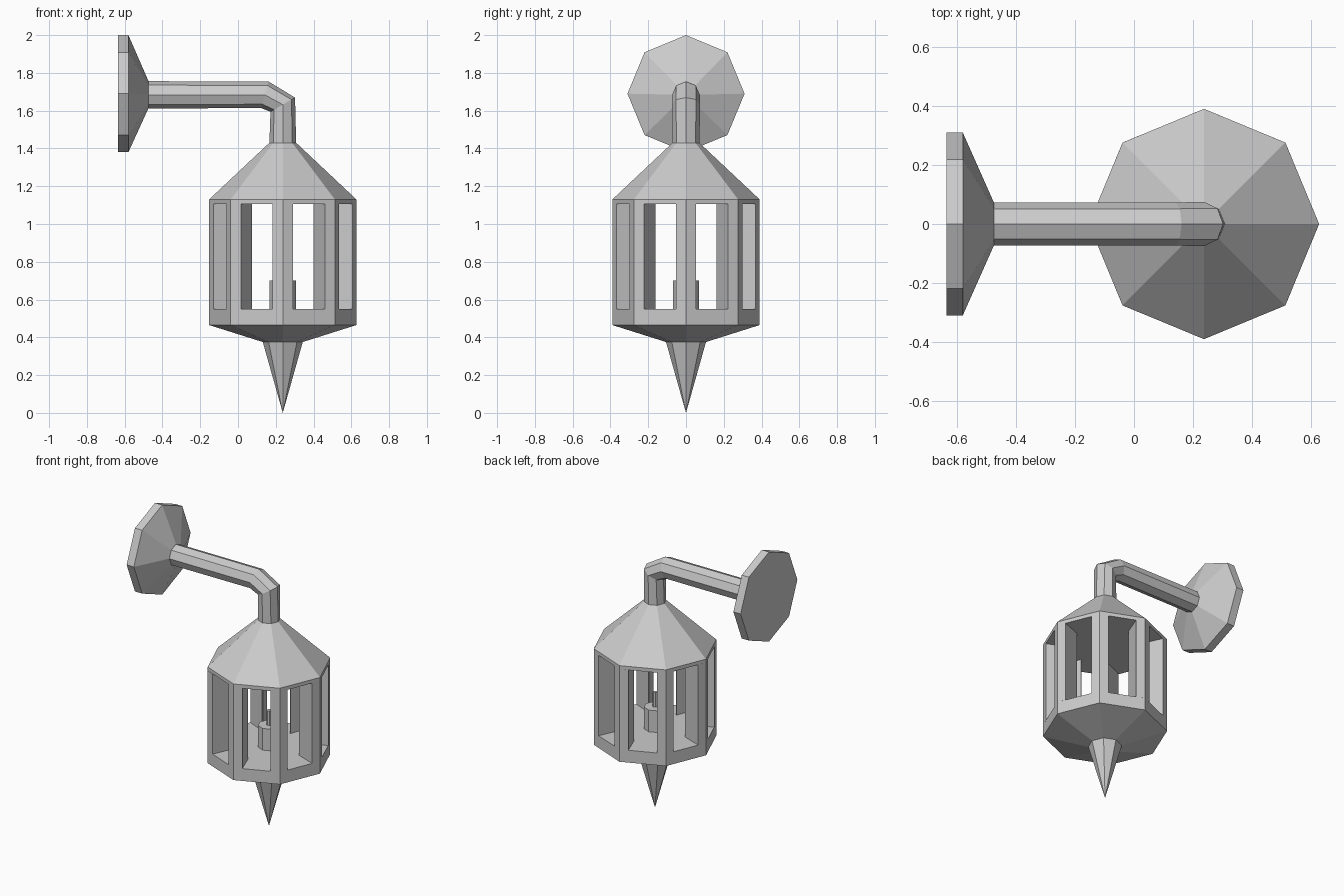
import bpy, bmesh, math
from mathutils import Vector, Matrix

if "Cube" in bpy.data.objects:
    bpy.data.objects.remove(bpy.data.objects["Cube"])

CX = 0.237   # lantern axis
SIDES = 8


def finish(bm, name):
    bmesh.ops.remove_doubles(bm, verts=bm.verts, dist=1e-5)
    bmesh.ops.recalc_face_normals(bm, faces=bm.faces)
    me = bpy.data.meshes.new(name)
    bm.to_mesh(me)
    bm.free()
    ob = bpy.data.objects.new(name, me)
    bpy.context.collection.objects.link(ob)
    return ob


def sweep(name, rings, sides=SIDES):
    """Loft rings (x, z, radius, tilt); tilt 0 = flat ring, 90 = upright ring."""
    bm = bmesh.new()
    loops = []
    for x, z, r, tilt in rings:
        t = math.radians(tilt)
        n = Vector((math.cos(t), 0, math.sin(t)))
        loop = []
        for i in range(sides):
            a = 2 * math.pi * i / sides
            loop.append(bm.verts.new(Vector((x, 0, z)) + r * (math.cos(a) * n + math.sin(a) * Vector((0, 1, 0)))))
        loops.append(loop)
    for a, b in zip(loops, loops[1:]):
        for i in range(sides):
            j = (i + 1) % sides
            bm.faces.new((a[i], a[j], b[j], b[i]))
    bm.faces.new(loops[0])
    bm.faces.new(loops[-1])
    return finish(bm, name)


def lathe(name, profile, sides=SIDES):
    return sweep(name, [(CX, z, r, 0) for r, z in profile], sides)


# Wall mount and bent arm
sweep("wall_plate", [(-0.635, 1.69, 0.31, 90), (-0.58, 1.69, 0.31, 90), (-0.475, 1.685, 0.074, 90)])
sweep("arm", [(-0.48, 1.684, 0.072, 90), (0.142, 1.684, 0.073, 75),
              (CX, 1.632, 0.075, 30), (CX, 1.425, 0.071, 0)])

# Roof with top band, floor with tapered underside, spike
lathe("roof", [(0.39, 1.105), (0.39, 1.13), (0.071, 1.43)])
lathe("lantern_base", [(0.105, 0.375), (0.39, 0.465), (0.39, 0.55)])
z_tip = 0.0
bm = bmesh.new()
bmesh.ops.create_cone(bm, cap_ends=True, segments=SIDES, radius1=0.0, radius2=0.106, depth=0.376 - z_tip,
                      matrix=Matrix.Translation((CX, 0, (0.376 + z_tip) / 2)))
bmesh.ops.rotate(bm, verts=bm.verts, cent=(CX, 0, 0), matrix=Matrix.Rotation(0, 3, 'Z'))
finish(bm, "bottom_spike")

# Eight wedge-shaped corner posts between the windows
bm = bmesh.new()
section = [(0.39, 0), (0.368, 0.0536), (0.232, 0.002), (0.232, -0.002), (0.368, -0.0536)]
for k in range(SIDES):
    rot = Matrix.Translation((CX, 0, 0)) @ Matrix.Rotation(k * math.pi / 4, 4, 'Z')
    low, high = [[bm.verts.new(rot @ Vector((x, y, z))) for x, y in section] for z in (0.55, 1.105)]
    bm.faces.new(low)
    bm.faces.new(high)
    for i in range(len(section)):
        j = (i + 1) % len(section)
        bm.faces.new((low[i], low[j], high[j], high[i]))
finish(bm, "window_posts")

# Candle and wick
lathe("candle", [(0.07, 0.55), (0.07, 0.70)])
lathe("wick", [(0.015, 0.70), (0.015, 0.80)])
